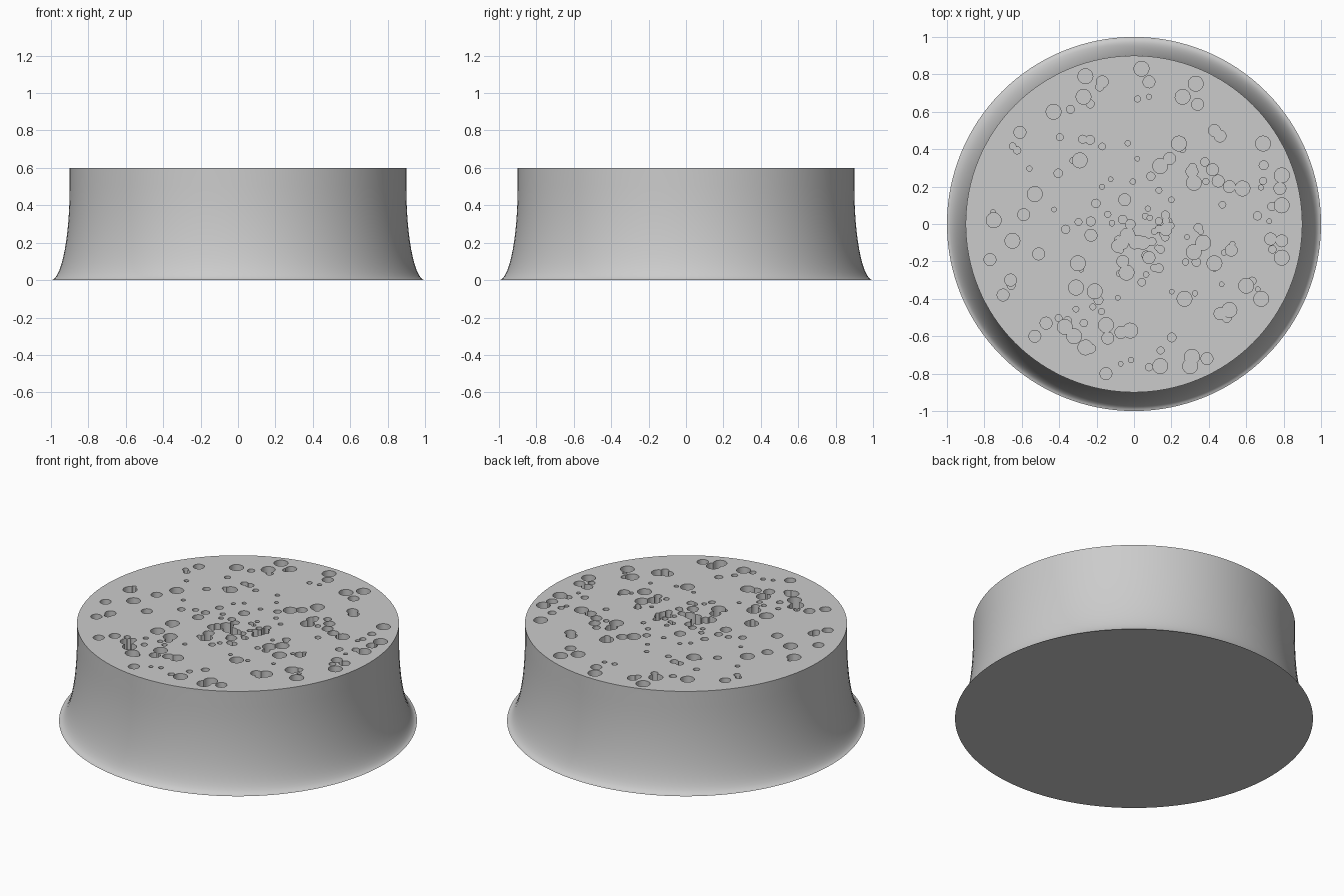
import bpy, bmesh, math, random
from mathutils import Matrix

if "Cube" in bpy.data.objects:
    bpy.data.objects.remove(bpy.data.objects["Cube"], do_unlink=True)

random.seed(4)
HEIGHT, FLARE, TOP_RADIUS, HOLE_FLOOR = 0.6, 0.5, 0.9, 0.3

# Hole centres in hundredths, as x, y pairs, grouped by size
wide_holes = (-26, 79, 4, 83, 33, 75, 26, 68, -27, 68, -43, 60, -29, 34, 24, 43,
              69, 43, 79, 26, 79, 10, 58, 19, -53, 16, -75, 2, -65, -9, -30, -21,
              -31, -34, -21, -36, 60, -33, 68, -40, 51, -46, 27, -40, 79, -18, 37, -10,
              32, -15, 43, -21, -37, -55, -32, -60, -26, -66, 14, -76, 30, -76, 31, -71,
              -15, -54, -2, -57, 14, 31, 32, 22, -4, -26)
medium_holes = (34, 64, -17, 76, 8, 76, -61, 49, 46, 47, 43, 50, 78, 19, 51, 20,
                -59, 5, -77, -19, -51, -16, -66, -30, -70, -38, 46, -48, 52, -14, 73, -8,
                79, -9, -47, -53, -53, -60, -15, -80, 39, -72, -14, -61, -7, -58, 19, 35,
                31, 28, 42, 29, 45, 23, -5, 13, -23, -6, -6, -20, 8, -18, 17, -3)


def make_material(name, colour):
    mat = bpy.data.materials.new(name)
    mat.use_nodes = True
    mat.diffuse_color = colour
    mat.node_tree.nodes["Principled BSDF"].inputs["Base Color"].default_value = colour
    return mat


def add_object(name, bm):
    mesh = bpy.data.meshes.new(name)
    bm.to_mesh(mesh)
    bm.free()
    obj = bpy.data.objects.new(name, mesh)
    bpy.context.collection.objects.link(obj)
    return obj


# Round base with a flared foot, stacked from rings
def flare_radius(z):
    t = max(0, 1 - z / FLARE)
    return 1 - (1 - TOP_RADIUS) * math.sqrt(1 - t * t)


bm = bmesh.new()
sides, steps = 128, 14
levels = [FLARE * (i / steps) ** 2 for i in range(steps + 1)] + [HEIGHT]
rings = []
for z in levels:
    r = flare_radius(z)
    angles = [2 * math.pi * k / sides for k in range(sides)]
    rings.append([bm.verts.new((r * math.cos(a), r * math.sin(a), z)) for a in angles])
for low, high in zip(rings, rings[1:]):
    for k in range(sides):
        n = (k + 1) % sides
        bm.faces.new((low[k], low[n], high[n], high[k]))
bm.faces.new(rings[-1])
bm.faces.new(rings[0][::-1])
body = add_object("pitted_base", bm)
body.data.materials.append(make_material("light grey", (0.6, 0.6, 0.6, 1)))

# Hole layout: placed large holes, a dense central pit, scattered small holes
holes = []
for radius, flat in ((0.04, wide_holes), (0.032, medium_holes)):
    holes += [(x / 100, y / 100, radius) for x, y in zip(flat[::2], flat[1::2])]


def scatter(count, centre, near, far, small, large):
    for _ in range(count):
        a, d = random.uniform(0, 2 * math.pi), random.uniform(near, far)
        holes.append((centre[0] + d * math.cos(a), centre[1] + d * math.sin(a),
                      random.uniform(small, large)))


scatter(16, (-0.03, -0.06), 0, 0.11, 0.022, 0.035)
scatter(8, (0.16, -0.02), 0, 0.06, 0.015, 0.025)
scatter(95, (0, 0), 0.05, 0.78, 0.012, 0.024)

# Drill all the holes in one cut, each at a slightly different depth
bm = bmesh.new()
for i, (x, y, r) in enumerate(holes):
    floor = HOLE_FLOOR + i * 0.0001
    top = HEIGHT + 0.05 + i * 0.0003
    place = (Matrix.Translation((x, y, (floor + top) / 2))
             @ Matrix.Rotation(random.uniform(0, 1), 4, "Z"))
    bmesh.ops.create_cone(bm, cap_ends=True, segments=18, radius1=r, radius2=r,
                          depth=top - floor, matrix=place)
drills = add_object("hole_cutter", bm)
drills.hide_render = True

cut = body.modifiers.new("holes", "BOOLEAN")
cut.operation, cut.object, cut.solver = "DIFFERENCE", drills, "EXACT"
cut.use_self = True

bpy.ops.object.select_all(action="DESELECT")
body.select_set(True)
bpy.context.view_layer.objects.active = body
bpy.ops.object.modifier_apply(modifier=cut.name)
bpy.data.objects.remove(drills, do_unlink=True)

# Smooth walls with crisp rims
for poly in body.data.polygons:
    poly.material_index = 0
bpy.ops.object.shade_smooth_by_angle(angle=math.radians(30))
